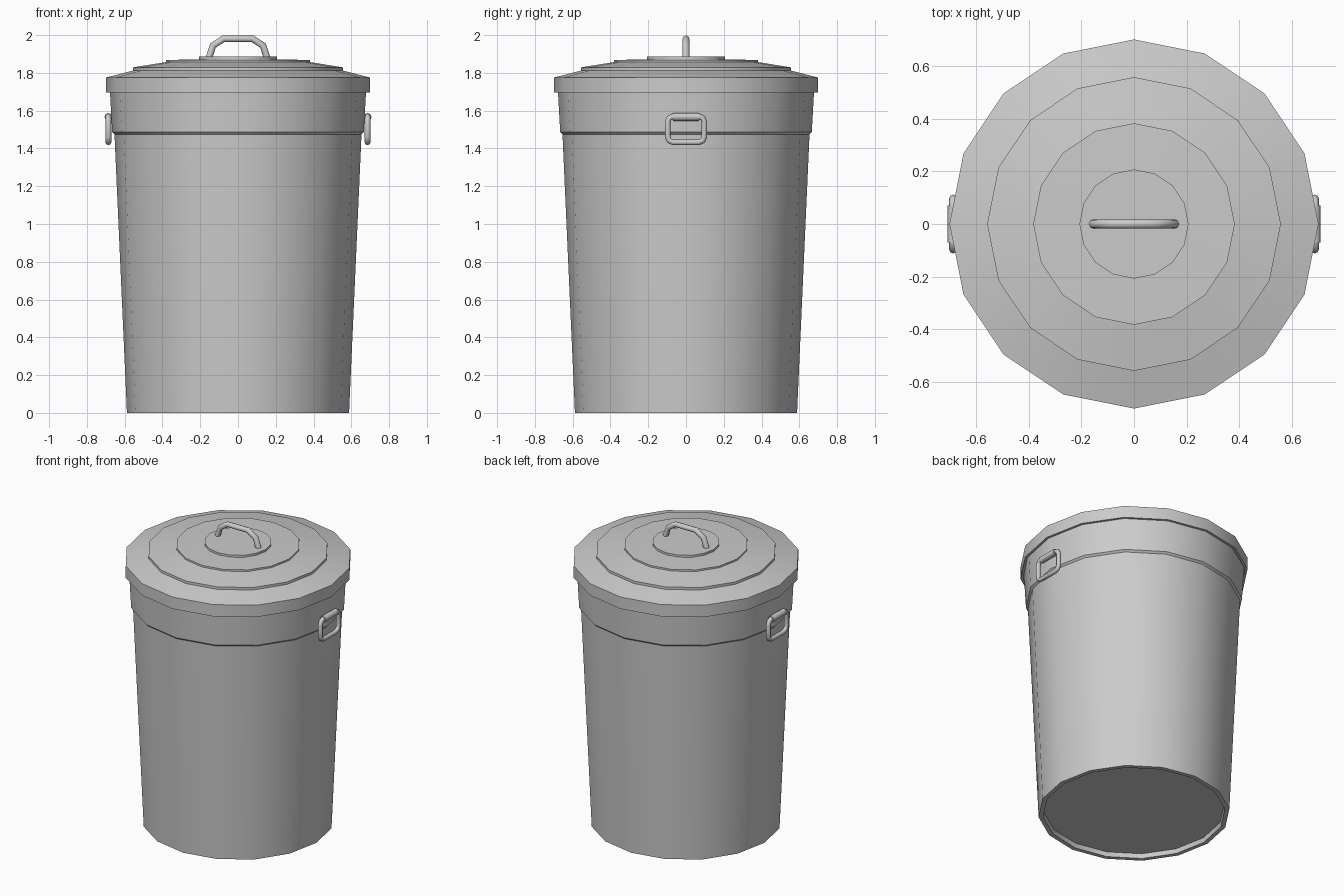
import bpy, bmesh
from math import sin, cos, tau, radians

if "Cube" in bpy.data.objects:
    bpy.data.objects.remove(bpy.data.objects["Cube"])

SIDES = 16


def smooth(obj, angle=35):
    bpy.ops.object.select_all(action='DESELECT')
    obj.select_set(True)
    bpy.context.view_layer.objects.active = obj
    bpy.ops.object.shade_smooth_by_angle(angle=radians(angle))


def add_mesh(name, bm, angle=35):
    bmesh.ops.recalc_face_normals(bm, faces=bm.faces)
    mesh = bpy.data.meshes.new(name)
    bm.to_mesh(mesh)
    bm.free()
    obj = bpy.data.objects.new(name, mesh)
    bpy.context.collection.objects.link(obj)
    smooth(obj, angle)
    return obj


def lathe(name, profile):
    """Revolve (radius, z) points and cap both ends of the profile."""
    bm = bmesh.new()
    rings = [[bm.verts.new((r * cos(tau * i / SIDES), r * sin(tau * i / SIDES), z))
              for i in range(SIDES)] for r, z in profile]
    for a, b in zip(rings, rings[1:]):
        for i in range(SIDES):
            j = (i + 1) % SIDES
            bm.faces.new((a[i], a[j], b[j], b[i]))
    bm.faces.new(rings[0])
    bm.faces.new(rings[-1])
    return add_mesh(name, bm)


def tube(name, points, radius, cyclic=False):
    """Round bar swept along a path."""
    curve = bpy.data.curves.new(name, 'CURVE')
    curve.dimensions = '3D'
    curve.bevel_depth = radius
    curve.bevel_resolution = 2
    curve.use_fill_caps = True
    spline = curve.splines.new('POLY')
    spline.points.add(len(points) - 1)
    for p, co in zip(spline.points, points):
        p.co = (*co, 1)
    spline.use_cyclic_u = cyclic
    temp = bpy.data.objects.new(name + "_path", curve)
    bpy.context.collection.objects.link(temp)
    bpy.context.view_layer.update()
    mesh = bpy.data.meshes.new_from_object(
        temp.evaluated_get(bpy.context.evaluated_depsgraph_get()))
    bpy.data.objects.remove(temp)
    obj = bpy.data.objects.new(name, mesh)
    bpy.context.collection.objects.link(obj)
    smooth(obj, 50)
    return obj


# Tapered bin: recessed base, outer wall, raised upper band, thin inner wall
lathe("bin_body", [(0.555, 0.03), (0.56, 0.0), (0.588, 0.0), (0.654, 1.475),
                   (0.666, 1.487), (0.68, 1.74), (0.66, 1.74), (0.56, 0.06)])

# Stepped lid with a rim that overhangs the bin
lathe("lid", [(0.684, 1.745), (0.684, 1.695), (0.70, 1.695), (0.70, 1.775),
              (0.557, 1.812), (0.557, 1.829), (0.382, 1.857), (0.382, 1.868),
              (0.207, 1.872), (0.207, 1.886)])

# Lid handle
half = [(0.157, 1.87), (0.132, 1.945), (0.076, 1.981)]
tube("lid_handle", [(-x, 0, z) for x, z in half] + [(x, 0, z) for x, z in half[::-1]], 0.018)

# Side handles: hanging ring and the sleeve that holds it
y, c, low, high = 0.097, 0.03, 1.432, 1.57
ring = [(y, low + c), (y, high - c), (y - 0.008, high - 0.009), (y - c, high),
        (c - y, high), (0.008 - y, high - 0.009), (-y, high - c), (-y, low + c),
        (0.008 - y, low + 0.009), (c - y, low), (y - c, low), (y - 0.008, low + 0.009)]
for side, s in (("right", 1), ("left", -1)):
    tube(f"{side}_handle_ring", [(s * 0.686, py, pz) for py, pz in ring], 0.015, True)
    tube(f"{side}_handle_sleeve", [(s * 0.686, -0.07, 1.567), (s * 0.686, 0.07, 1.567)], 0.021)
